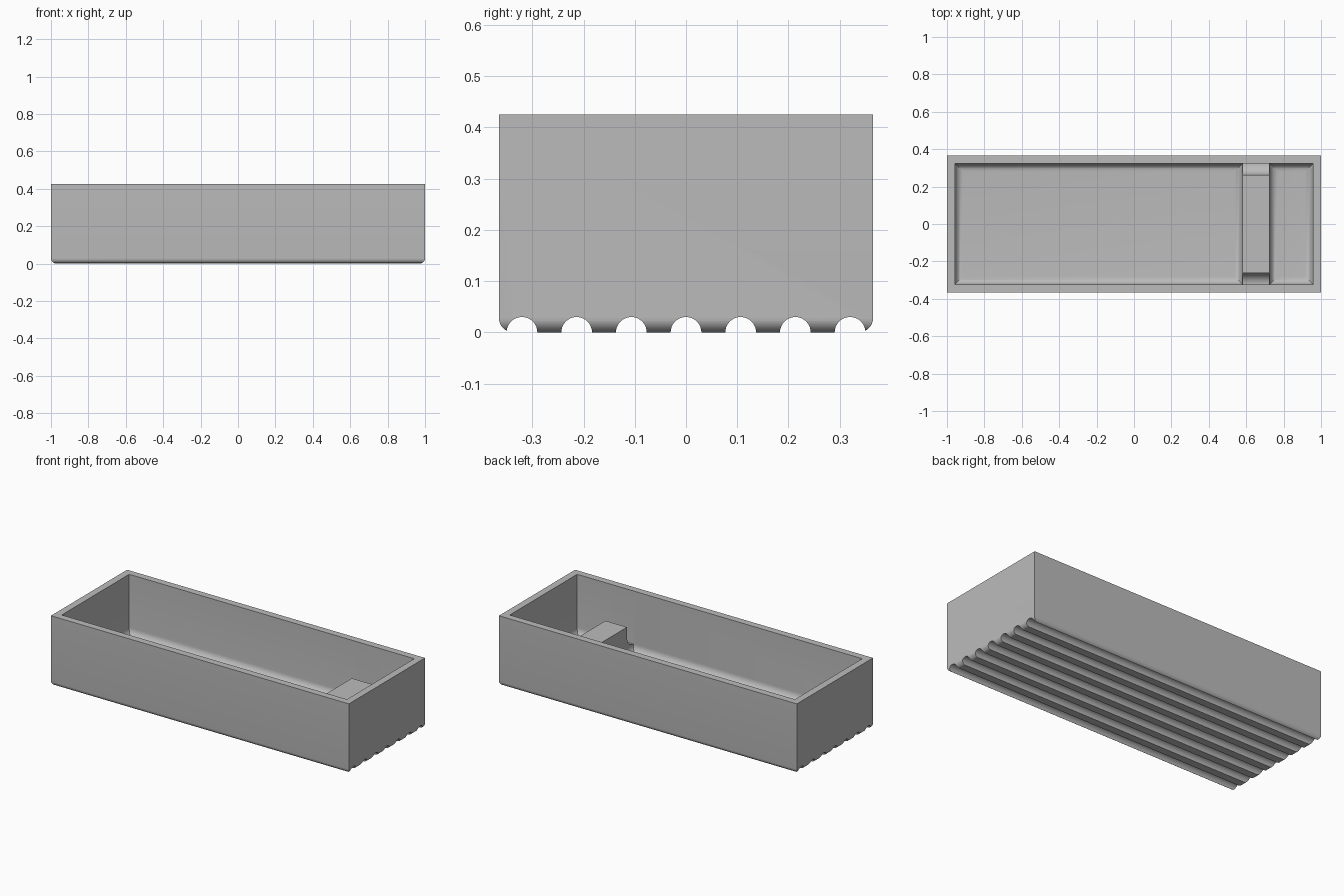
import bpy, bmesh, math

old = bpy.data.objects.get("Cube")
if old:
    bpy.data.objects.remove(old)

grey = bpy.data.materials.new("mid_grey")
grey.use_nodes = True
grey.diffuse_color = (0.5, 0.5, 0.5, 1)
grey.node_tree.nodes["Principled BSDF"].inputs["Base Color"].default_value = (0.5, 0.5, 0.5, 1)

HALF_Y, HEIGHT = 0.365, 0.425
IN_Y = 0.323


def make_object(name, bm):
    bmesh.ops.recalc_face_normals(bm, faces=bm.faces)
    mesh = bpy.data.meshes.new(name)
    bm.to_mesh(mesh)
    bm.free()
    mesh.materials.append(grey)
    obj = bpy.data.objects.new(name, mesh)
    bpy.context.collection.objects.link(obj)
    return obj


def rounded_box(name, x0, x1, half_y, z0, z1, radius):
    """Box with only its bottom edges rounded."""
    bm = bmesh.new()
    bmesh.ops.create_cube(bm, size=1)
    for v in bm.verts:
        v.co.x = x1 if v.co.x > 0 else x0
        v.co.y = half_y if v.co.y > 0 else -half_y
        v.co.z = z1 if v.co.z > 0 else z0
    low = [e for e in bm.edges if all(v.co.z == e.verts[0].co.z and v.co.z < z0 + 0.001 for v in e.verts)]
    bmesh.ops.bevel(bm, geom=low, offset=radius, segments=8, profile=0.5, affect='EDGES')
    return make_object(name, bm)


def extrude_x(name, profile, x0, x1):
    """Prism along x from a (y, z) outline."""
    bm = bmesh.new()
    face = bm.faces.new([bm.verts.new((x0, y, z)) for y, z in profile])
    new = bmesh.ops.extrude_face_region(bm, geom=[face])["geom"]
    bmesh.ops.translate(bm, vec=(x1 - x0, 0, 0), verts=[v for v in new if isinstance(v, bmesh.types.BMVert)])
    return make_object(name, bm)


# Outer body
tray = rounded_box("tray", -1, 1, HALF_Y, 0, HEIGHT, 0.028)

# Large and small pockets
cutters = [
    rounded_box("large_pocket", -0.957, 0.58, IN_Y, 0.06, 0.6, 0.043),
    rounded_box("small_pocket", 0.725, 0.957, IN_Y, 0.06, 0.6, 0.043),
]

# Lowered divider with a curved notch at each end
R, NOTCH_Z = 0.06, 0.103
half = [(IN_Y, 0.6)]
for i in range(11):
    a = math.pi / 2 * i / 10
    half.append((IN_Y - R * math.sin(a), NOTCH_Z + R - R * math.cos(a)))
half.append((IN_Y - R, 0.228))
outline = half + [(-y, z) for y, z in reversed(half)]
cutters.append(extrude_x("divider_cut", outline, 0.57, 0.735))

# Round grooves along the underside
for i in range(-3, 4):
    ring = [(i * 0.1067 + 0.03 * math.cos(k * math.pi / 16), 0.03 * math.sin(k * math.pi / 16))
            for k in range(32)]
    cutters.append(extrude_x("groove", ring, -1.1, 1.1))

# Cut everything out of the body
bpy.context.view_layer.objects.active = tray
for cutter in cutters:
    mod = tray.modifiers.new(cutter.name, 'BOOLEAN')
    mod.operation, mod.solver, mod.object = 'DIFFERENCE', 'EXACT', cutter
    bpy.ops.object.modifier_apply(modifier=mod.name)
    bpy.data.objects.remove(cutter)

bpy.ops.object.select_all(action='DESELECT')
tray.select_set(True)
bpy.ops.object.shade_smooth_by_angle(angle=math.radians(30))
